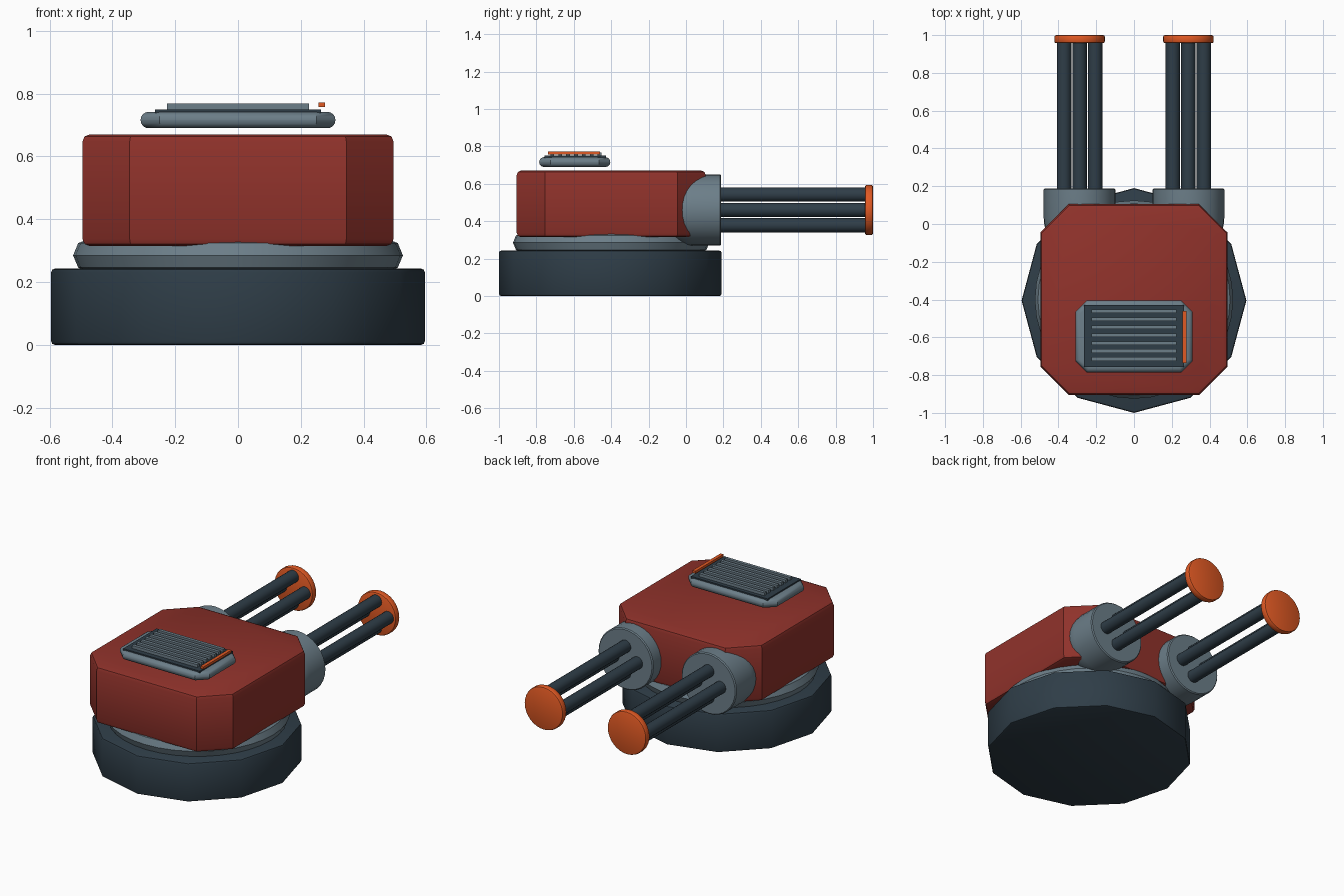
import bpy, bmesh, math
from mathutils import Matrix, Vector

if "Cube" in bpy.data.objects:
    bpy.data.objects.remove(bpy.data.objects["Cube"])


def mat(name, c):
    m = bpy.data.materials.new(name)
    m.diffuse_color = (*c, 1)
    m.use_nodes = True
    m.node_tree.nodes["Principled BSDF"].inputs["Base Color"].default_value = m.diffuse_color
    return m


DARK = mat("dark_steel", (0.028, 0.047, 0.064))
GREY = mat("grey_steel", (0.15, 0.21, 0.25))
RED = mat("red_paint", (0.28, 0.032, 0.024))
ORANGE = mat("orange_glow", (0.75, 0.10, 0.017))


def finish(bm, name, material, bevel=0.0, segs=2, smooth=True):
    bmesh.ops.recalc_face_normals(bm, faces=bm.faces)
    me = bpy.data.meshes.new(name)
    bm.to_mesh(me)
    bm.free()
    ob = bpy.data.objects.new(name, me)
    bpy.context.collection.objects.link(ob)
    me.materials.append(material)
    bpy.ops.object.select_all(action='DESELECT')
    ob.select_set(True)
    bpy.context.view_layer.objects.active = ob
    if bevel:
        b = ob.modifiers.new("bevel", 'BEVEL')
        b.width, b.segments = bevel, segs
        b.limit_method, b.angle_limit = 'ANGLE', math.radians(50)
        bpy.ops.object.modifier_apply(modifier=b.name)
    if smooth:
        bpy.ops.object.shade_smooth_by_angle(angle=math.radians(28))
    return ob


def prism(name, pts, z0, z1, material, **kw):
    bm = bmesh.new()
    face = bm.faces.new([bm.verts.new((x, y, z0)) for x, y in pts])
    top = bmesh.ops.extrude_face_region(bm, geom=[face])["geom"]
    bmesh.ops.translate(bm, vec=(0, 0, z1 - z0),
                        verts=[v for v in top if isinstance(v, bmesh.types.BMVert)])
    return finish(bm, name, material, **kw)


def chamfered(x, y0, y1, c):
    return [(-x + c, y0), (x - c, y0), (x, y0 + c), (x, y1 - c),
            (x - c, y1), (-x + c, y1), (-x, y1 - c), (-x, y0 + c)]


def box(name, x0, x1, y0, y1, z0, z1, material):
    return prism(name, [(x0, y0), (x1, y0), (x1, y1), (x0, y1)], z0, z1, material)


def rod(name, x, z, r, y0, y1, material, sides=32, **kw):
    # cylinder lying along y
    bm = bmesh.new()
    bmesh.ops.create_cone(bm, cap_ends=True, segments=sides, radius1=r, radius2=r,
                          depth=y1 - y0,
                          matrix=Matrix.Translation((x, (y0 + y1) / 2, z))
                          @ Matrix.Rotation(math.pi / 2, 4, 'X'))
    return finish(bm, name, material, **kw)


def lathe(name, profile, centre, axis, material, steps, closed=False, **kw):
    # profile points are (radius, position along axis)
    bm = bmesh.new()
    side = Vector((1, 0, 0))
    ax = Vector(axis)
    vs = [bm.verts.new(Vector(centre) + side * r + ax * h) for r, h in profile]
    es = [bm.edges.new((a, b)) for a, b in zip(vs, vs[1:])]
    if closed:
        es.append(bm.edges.new((vs[-1], vs[0])))
    bmesh.ops.spin(bm, geom=vs + es, cent=centre, axis=axis,
                   angle=2 * math.pi, steps=steps)
    bmesh.ops.remove_doubles(bm, verts=bm.verts, dist=1e-5)
    return finish(bm, name, material, **kw)


# twelve-sided base
prism("base", [(0.595 * math.cos(i * math.pi / 6), -0.405 + 0.595 * math.sin(i * math.pi / 6))
               for i in range(12)], 0, 0.243, DARK, bevel=0.012)

# swivel ring with an eight-sided section
lathe("swivel_ring", [(0.47 + 0.055 * math.cos(i * math.pi / 4), 0.055 * math.sin(i * math.pi / 4))
                      for i in range(8)], (0, -0.4, 0.285), (0, 0, 1), GREY, 36, closed=True)

# main housing
prism("housing", chamfered(0.495, -0.905, 0.105, 0.15), 0.315, 0.67, RED, bevel=0.022)

# twin guns: rounded hub, four barrels, muzzle plate
for s, label in ((-1, "left"), (1, "right")):
    x = s * 0.288
    back = [(0.19 * math.sin(i * math.pi / 16), 0.03 - 0.19 * math.cos(i * math.pi / 16))
            for i in range(9)]
    lathe(label + "_hub", back + [(0.19, 0.182), (0.184, 0.188), (0, 0.188)],
          (x, 0, 0.46), (0, 1, 0), GREY, 32)
    for i in range(4):
        a = i * math.pi / 2
        rod(f"{label}_barrel_{i + 1}", x + 0.082 * math.cos(a), 0.46 + 0.082 * math.sin(a),
            0.038, 0.15, 0.965, DARK, sides=20)
    rod(label + "_muzzle_plate", x, 0.46, 0.134, 0.957, 1.0, ORANGE, bevel=0.01)

# hovering vent on top
prism("vent_frame", chamfered(0.31, -0.785, -0.405, 0.06), 0.69, 0.742, GREY, bevel=0.025, segs=4)
box("vent_panel", -0.265, 0.265, -0.757, -0.428, 0.738, 0.75, DARK)
for i in range(7):
    y = -0.462 - i * 0.0422
    box(f"vent_slat_{i + 1}", -0.226, 0.226, y - 0.01, y + 0.01, 0.748, 0.768, GREY)
box("vent_light", 0.256, 0.277, -0.737, -0.46, 0.757, 0.772, ORANGE)
